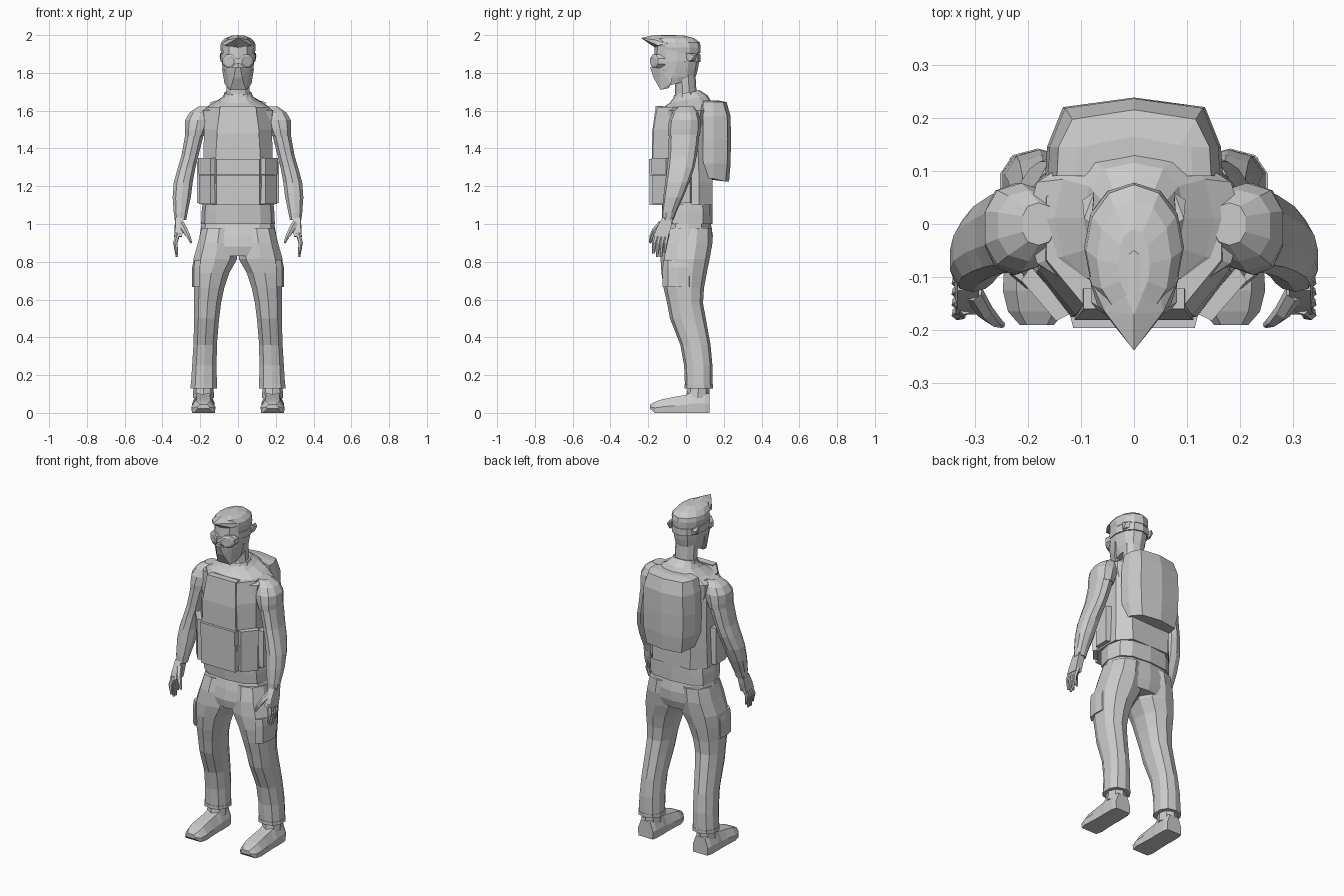
import bpy, bmesh
from math import sin, cos, pi, copysign
from mathutils import Vector


def finish(name, bm, mirror):
    bmesh.ops.recalc_face_normals(bm, faces=bm.faces)
    me = bpy.data.meshes.new(name)
    bm.to_mesh(me)
    bm.free()
    ob = bpy.data.objects.new(name, me)
    bpy.context.collection.objects.link(ob)
    if mirror:
        ob.modifiers.new("Mirror", 'MIRROR').use_mirror_merge = False
    return ob


def loft(name, rings, mirror=False):
    bm = bmesh.new()
    vs = [[bm.verts.new(p) for p in r] for r in rings]
    n = len(vs[0])
    for a, b in zip(vs, vs[1:]):
        for i in range(n):
            j = (i + 1) % n
            bm.faces.new((a[i], a[j], b[j], b[i]))
    bm.faces.new(vs[0])
    bm.faces.new(vs[-1])
    return finish(name, bm, mirror)


def ring(x0, x1, y0, y1, z, n=10, e=1.0, tilt=0.0):
    # superellipse ring that fills its extents; tilt raises z along y
    cx, cy, rx, ry = (x0 + x1) / 2, (y0 + y1) / 2, (x1 - x0) / 2, (y1 - y0) / 2
    ang = [2 * pi * i / n + pi / 2 for i in range(n)]
    rx /= max(abs(cos(a)) ** e for a in ang)
    out = []
    for a in ang:
        c, s = cos(a), sin(a)
        y = ry * copysign(abs(s) ** e, s)
        out.append((cx + rx * copysign(abs(c) ** e, c), cy + y, z + tilt * y))
    return out


def body(name, rows, n=12, e=0.8):
    return loft(name, [ring(-x, x, y0, y1, z, n, e, *t) for z, x, y0, y1, *t in rows])


def limb(name, rows, n=10, e=0.85):
    return loft(name, [ring(x0, x1, y0, y1, z, n, e) for z, x0, x1, y0, y1 in rows], True)


def hull(name, pts, mirror=False):
    bm = bmesh.new()
    for p in pts:
        bm.verts.new(p)
    bmesh.ops.convex_hull(bm, input=bm.verts)
    bmesh.ops.delete(bm, geom=[v for v in bm.verts if not v.link_faces], context='VERTS')
    return finish(name, bm, mirror)


def tube(name, pts, radii, n=6, mirror=True):
    pts = [Vector(p) for p in pts]
    rings = []
    for i, (p, r) in enumerate(zip(pts, radii)):
        d = (pts[min(i + 1, len(pts) - 1)] - pts[max(i - 1, 0)]).normalized()
        u = d.cross(Vector((1, 0.2, 0.1))).normalized()
        v = d.cross(u)
        rings.append([p + r * (cos(2 * pi * k / n) * u + sin(2 * pi * k / n) * v) for k in range(n)])
    return loft(name, rings, mirror)


def panel(name, a, b, z0, z1, t, mirror=False):
    # upright slab between plan points a and b, with thickness t outward
    a, b = Vector(a), Vector(b)
    d = (b - a).normalized()
    o = Vector((d.y, -d.x)) * t
    e = d * t * 0.25
    plan = [a, b, a + o + e, b + o - e]
    return hull(name, [(p.x, p.y, z) for p in plan for z in (z0, z1)], mirror)


# Trousers
limb("trouser_leg", [(0.13, .112, .25, -.005, .14), (0.25, .113, .243, -.01, .14),
                     (0.36, .112, .236, -.03, .13), (0.5, .1, .232, -.085, .105),
                     (0.58, .09, .232, -.1, .09), (0.66, .073, .234, -.118, .095),
                     (0.74, .047, .237, -.13, .11), (0.815, .004, .236, -.135, .125),
                     (0.9, .004, .212, -.13, .14), (0.98, .004, .192, -.11, .138)])
body("hips", [(0.83, .2, -.12, .12), (0.88, .21, -.13, .138), (0.94, .203, -.12, .142),
              (1.01, .19, -.1, .13)])
hull("thigh_pocket", [(x, y, z) for z, k in ((.667, 1), (.77, 1), (.81, 0)) for x, y in
                      ((.2, -.118 - .006 * k), (.228 + .006 * k, -.095), (.234 + .009 * k, -.04),
                       (.232 + .008 * k, .015), (.2, .04))], True)
loft("trouser_cuff", [ring(.11, .252, -.008, .142, z, 10, .85) for z in (.13, .15)], True)

# Shoes: sections running from heel to toe (y, half width, height)
shoe = [(.125, .05, .1), (.1, .058, .11), (.03, .06, .11), (0, .058, .095),
        (-.06, .06, .085), (-.125, .064, .072), (-.165, .054, .058), (-.19, .032, .045)]
loft("shoe", [[(.183 + s * w * k, y, h * f + (.022 if y < -.17 else 0) * (1 - f))
               for s, k, f in ((-1, .95, 0), (-1, 1, .45), (-1, .6, 1), (1, .6, 1), (1, 1, .45), (1, .95, 0))]
              for y, w, h in shoe], True)
loft("shoe_ankle", [ring(.127, .238, .0, .124, .08, 8), ring(.13, .236, .012, .124, .15, 8)], True)

# Jacket: lower hem, torso, shoulders and neck
body("jacket_hem", [(1.0, .195, -.12, .14), (1.06, .193, -.125, .14), (1.13, .185, -.13, .14)], e=.7)
body("shoulders", [(1.45, .175, -.13, .13), (1.55, .2, -.135, .13), (1.6, .205, -.13, .135),
                   (1.63, .15, -.115, .138, .07), (1.66, .095, -.09, .115, .2), (1.69, .066, -.062, .07, .3)])
body("neck", [(1.66, .068, -.068, .07), (1.7, .062, -.057, .055, .2), (1.79, .062, -.06, .05)], 10, 1)
body("collar", [(1.655, .08, -.078, .08, .2), (1.695, .071, -.062, .066, .2)], 10, 1)


# Armoured vest with faceted plan
def vest_plan(z, w, cx, yf, yb):
    half = [(cx, yf), (w, yf + .085), (w, yb - .07), (cx + .01, yb)]
    return [(x, y, z) for x, y in half] + [(-x, y, z) for x, y in reversed(half)]


loft("vest", [vest_plan(1.1, .192, .115, -.17, .14), vest_plan(1.22, .188, .118, -.175, .14),
              vest_plan(1.35, .183, .118, -.175, .135), vest_plan(1.5, .18, .11, -.172, .13),
              vest_plan(1.62, .165, .095, -.152, .12)])
hull("chest_plate", [(s * x, y, z) for s in (-1, 1)
                     for x, y, z in ((.112, -.181, 1.33), (.11, -.18, 1.48), (.095, -.16, 1.625),
                                     (.112, -.13, 1.33), (.095, -.12, 1.625))])

# Belt pouches and their flaps
panel("front_pouch", (-.12, -.165), (.12, -.165), 1.1, 1.26, .027)
panel("front_pouch_flap", (-.122, -.165), (.122, -.165), 1.262, 1.345, .031)
panel("side_pouch", (.12, -.165), (.19, -.083), 1.105, 1.26, .027, True)
panel("side_pouch_flap", (.118, -.168), (.194, -.08), 1.262, 1.35, .031, True)
panel("hip_pouch", (.185, -.075), (.185, .03), 1.11, 1.33, .032, True)


# Backpack
def pack_plan(z, w, yb, drop=0):
    half = [(w, .09, 0), (w * .98, .145, 0), (w * .8, yb - .018, 1), (0.0, yb, 1)]
    return [(x, y, z - drop * k) for x, y, k in half] + [(-x, y, z - drop * k) for x, y, k in reversed(half[:3])]


loft("backpack", [pack_plan(1.24, .145, .228, .015), pack_plan(1.32, .163, .236), pack_plan(1.45, .167, .238),
                  pack_plan(1.57, .162, .236), pack_plan(1.645, .145, .215), pack_plan(1.655, .11, .165)])

# Arms
limb("arm", [(1.02, .275, .335, -.128, -.066), (1.06, .267, .34, -.128, -.052),
             (1.14, .25, .346, -.12, -.015), (1.22, .24, .34, -.11, .018),
             (1.3, .225, .318, -.1, .045), (1.36, .21, .3, -.094, .057),
             (1.43, .192, .287, -.092, .067), (1.5, .175, .275, -.09, .072)])
limb("sleeve", [(1.465, .178, .279, -.095, .074), (1.5, .165, .281, -.096, .077),
                (1.55, .145, .28, -.09, .077), (1.59, .14, .256, -.07, .064),
                (1.622, .15, .21, -.04, .04)])

# Hands with fingers and thumb
hull("palm", [(x + d, y, z) for x in (.292, .332) for y, z, d in
              ((-.125, 1.035, 0), (-.07, 1.035, 0), (-.155, .98, 0), (-.17, .935, .004), (-.095, .93, .006),
               (-.08, .98, .004))], True)
for i, tip in enumerate((.845, .825, .825, .85)):
    y = -.163 + .02 * i
    tube(f"finger_{i + 1}", [(.318, y + .005, .95), (.332, y - .006, .9), (.323, y - .01, tip)],
         [.013, .012, .007])
tube("thumb", [(.302, -.13, 1.0), (.28, -.165, .965), (.262, -.182, .935), (.248, -.19, .9)],
     [.019, .016, .012, .006])

# Head
loft("head", [ring(-x, x, y0, y1, z, 12, .9, t) for z, x, y0, y1, t in
              ((1.745, .06, -.132, .045, .25), (1.775, .072, -.146, .054, .12), (1.82, .081, -.172, .064, .04),
               (1.88, .089, -.17, .072, 0), (1.94, .09, -.165, .072, 0), (1.975, .07, -.14, .05, 0))])
# Face mask with a central ridge
hull("face_mask", [(s * x, y, z) for s in (-1, 1) for x, y, z in
                   ((.012, -.19, 1.83), (.022, -.172, 1.775), (.042, -.135, 1.71), (.062, -.14, 1.825),
                    (.072, -.08, 1.745), (.084, -.06, 1.82), (.055, -.09, 1.72))])
# Goggles, strap and ears
lens = [[(.046 + r * cos(a), y + .6 * r * cos(a), 1.862 + r * sin(a))
         for a in [pi * k / 4 + pi / 8 for k in range(8)]] for y, r in ((-.13, .038), (-.168, .038), (-.175, .027))]
loft("goggle_lens", lens, True)
hull("goggle_bridge", [(x, y, z) for x in (-.02, .02) for y in (-.185, -.14) for z in (1.85, 1.88)])
loft("goggle_strap", [ring(-.093, .093, -.165, .077, z, 12, .9, -.03) for z in (1.86, 1.9)])
hull("ear", [(x, y, z) for x, y, z in ((.08, 0, 1.86), (.08, .0, 1.905), (.094, .01, 1.905), (.097, .045, 1.89),
                                       (.093, .025, 1.865), (.075, .06, 1.9), (.075, .05, 1.865))], True)

# Hair and swept quiff
body("hair", [(1.905, .09, -.15, .076), (1.935, .094, -.165, .078), (1.96, .09, -.175, .074),
              (1.983, .07, -.175, .045), (1.998, .03, -.14, -.01)], 12, .95)
hull("quiff", [(0, -.238, 1.985), (0, -.17, 2.0), (0, -.05, 2.0), (0, -.165, 1.935), (0, -.195, 1.955)]
     + [(s * x, y, z) for s in (-1, 1) for x, y, z in
        ((.03, -.198, 1.975), (.055, -.165, 1.975), (.07, -.15, 1.945), (.04, -.08, 1.993), (.085, -.1, 1.955))])
